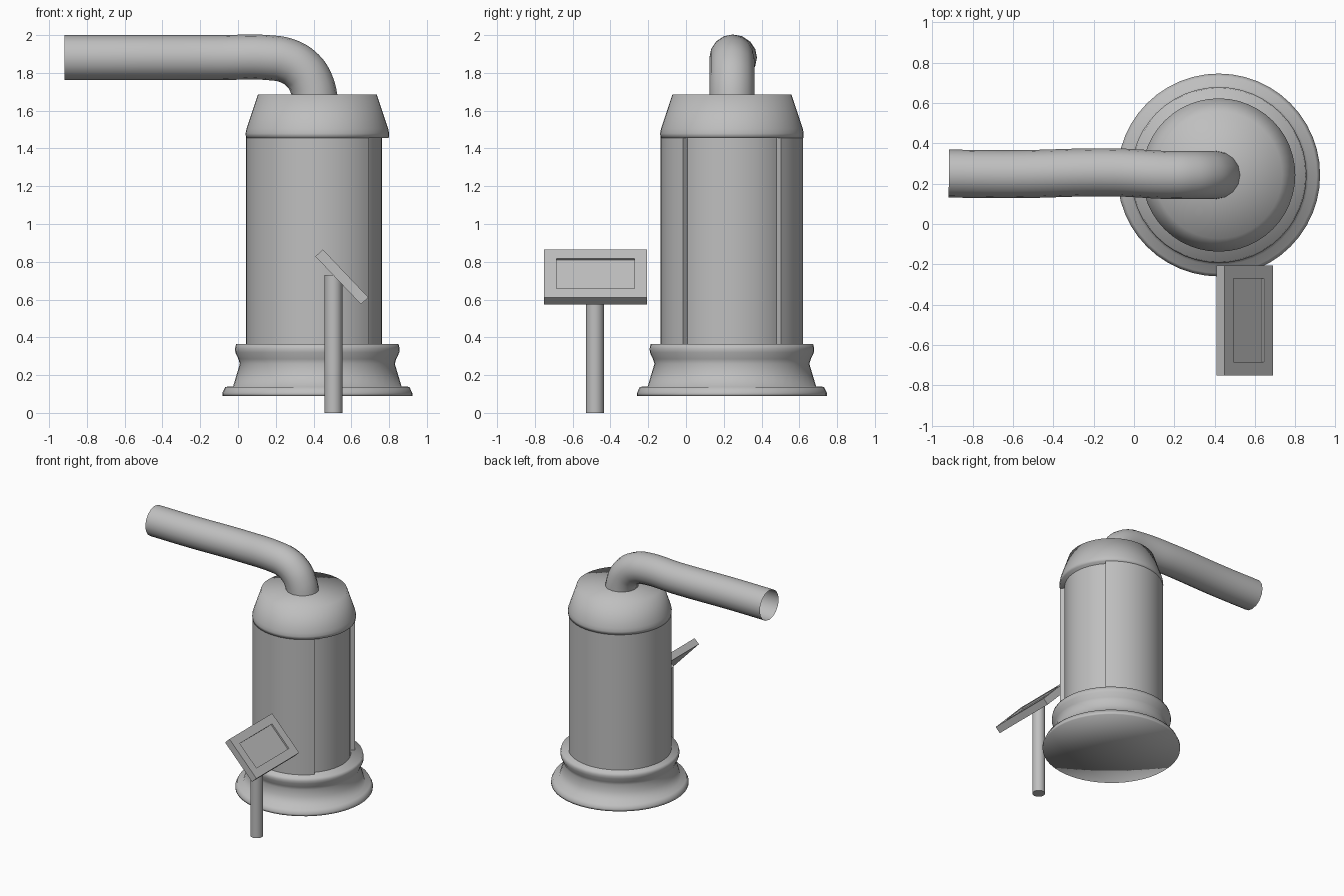
import bpy, bmesh, math
from mathutils import Matrix, Vector

cube = bpy.data.objects.get("Cube")
if cube:
    bpy.data.objects.remove(cube, do_unlink=True)

AXIS = Vector((0.42, 0.243, 0))
GREY = (0.52, 0.52, 0.52, 1)

grey = bpy.data.materials.new("mid_grey")
grey.use_nodes = True
grey.diffuse_color = GREY
grey.node_tree.nodes["Principled BSDF"].inputs["Base Color"].default_value = GREY


def add_object(name, data, location=(0, 0, 0)):
    obj = bpy.data.objects.new(name, data)
    obj.location = location
    data.materials.append(grey)
    bpy.context.scene.collection.objects.link(obj)
    return obj


def finish(name, bm, location=(0, 0, 0), smooth_angle=None):
    bmesh.ops.recalc_face_normals(bm, faces=bm.faces)
    mesh = bpy.data.meshes.new(name)
    bm.to_mesh(mesh)
    bm.free()
    obj = add_object(name, mesh, location)
    if smooth_angle:
        bpy.ops.object.select_all(action='DESELECT')
        obj.select_set(True)
        bpy.context.view_layer.objects.active = obj
        bpy.ops.object.shade_smooth_by_angle(angle=math.radians(smooth_angle))
    return obj


def lathe(name, profile, location, smooth_angle, start=0, sweep=360, closed=False, steps=48):
    """Turn a (radius, height) profile around the vertical axis."""
    bm = bmesh.new()
    turn = Matrix.Rotation(math.radians(start), 3, 'Z')
    verts = [bm.verts.new(turn @ Vector((r, 0, z))) for r, z in profile]
    pairs = list(zip(verts, verts[1:]))
    if closed:
        pairs.append((verts[-1], verts[0]))
    edges = [bm.edges.new(p) for p in pairs]
    bmesh.ops.spin(bm, geom=verts + edges, cent=(0, 0, 0), axis=(0, 0, 1),
                   angle=math.radians(sweep), steps=steps)
    bmesh.ops.remove_doubles(bm, verts=bm.verts, dist=0.0005)
    if closed:
        bmesh.ops.holes_fill(bm, edges=[e for e in bm.edges if e.is_boundary], sides=0)
    return finish(name, bm, location, smooth_angle)


# Flared base with a waist and a thin foot flange, softly shaded throughout
lathe("base", [(0, 0.09), (0.503, 0.09), (0.503, 0.105), (0.487, 0.138), (0.446, 0.14),
               (0.425, 0.21), (0.41, 0.26), (0.418, 0.285), (0.434, 0.32), (0.436, 0.34),
               (0.43, 0.365), (0, 0.365)], AXIS, 120)

# Inner drum showing through the opening on the left side
lathe("inner_drum", [(0, 0.34), (0.342, 0.34), (0.342, 1.47), (0, 1.47)], AXIS, 40)

# Outer wall, open toward the left side
lathe("outer_shell", [(0.335, 0.34), (0.377, 0.34), (0.377, 1.456), (0.335, 1.456)],
      AXIS, 40, start=43.5, sweep=273, closed=True)

# Tapered cap
lathe("cap", [(0, 1.456), (0.378, 1.456), (0.38, 1.48), (0.375, 1.505), (0.315, 1.685),
              (0, 1.685)], AXIS, 120)

# Open pipe bending out of the cap toward the right side
curve = bpy.data.curves.new("pipe", 'CURVE')
curve.dimensions = '3D'
curve.bevel_depth = 0.119
curve.bevel_resolution = 6
curve.resolution_u = 8
path = [(-0.918, 0.25, 1.881), (-0.6, 0.247, 1.881), (-0.1, 0.256, 1.881), (0.17, 0.243, 1.88),
        (0.26, 0.243, 1.864), (0.335, 0.243, 1.82), (0.385, 0.243, 1.75), (0.42, 0.243, 1.6)]
spline = curve.splines.new('BEZIER')
spline.bezier_points.add(len(path) - 1)
for point, co in zip(spline.bezier_points, path):
    point.co = co
    point.handle_left_type = point.handle_right_type = 'AUTO'
add_object("pipe", curve)

# Console post
lathe("console_post", [(0, 0), (0.047, 0), (0.047, 0.73), (0, 0.73)],
      (0.505, -0.482, 0), 40, steps=24)

# Tilted console panel with a recessed screen
bm = bmesh.new()
bmesh.ops.create_cube(bm, size=1)
bmesh.ops.scale(bm, vec=(0.35, 0.545, 0.054), verts=bm.verts)
bm.normal_update()
screen = max(bm.faces, key=lambda f: f.calc_center_median().z)
bmesh.ops.inset_region(bm, faces=[screen], thickness=0.066, use_even_offset=True)
floor = bmesh.ops.extrude_discrete_faces(bm, faces=[screen])["faces"][0]
bmesh.ops.translate(bm, vec=(0, 0, -0.013), verts=floor.verts)
panel = finish("console_panel", bm, (0.55, -0.478, 0.72))
panel.rotation_euler.y = math.radians(46.5)
